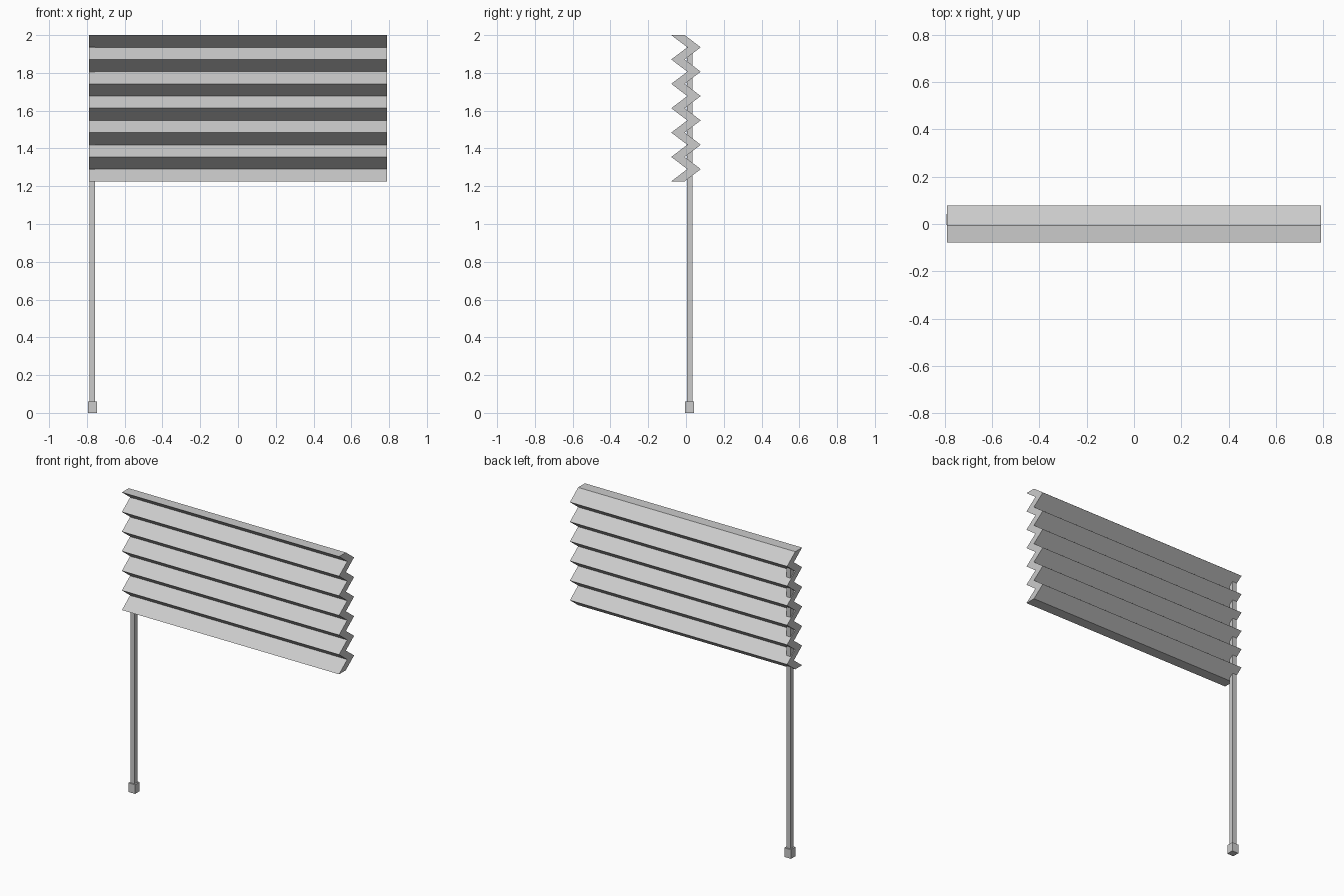
import bpy

cube = bpy.data.objects.get("Cube")
if cube:
    bpy.data.objects.remove(cube, do_unlink=True)

grey = bpy.data.materials.new("light_grey")
grey.use_nodes = True
COLOUR = (0.6, 0.6, 0.6, 1)
grey.diffuse_color = COLOUR
grey.node_tree.nodes["Principled BSDF"].inputs["Base Color"].default_value = COLOUR


def add_mesh(name, verts, faces):
    mesh = bpy.data.meshes.new(name)
    mesh.from_pydata(verts, [], faces)
    mesh.materials.append(grey)
    obj = bpy.data.objects.new(name, mesh)
    bpy.context.collection.objects.link(obj)
    return obj


def add_box(name, low, high):
    bpy.ops.mesh.primitive_cube_add(size=1, location=[(a + b) / 2 for a, b in zip(low, high)])
    obj = bpy.context.object
    obj.name = name
    obj.scale = [b - a for a, b in zip(low, high)]
    obj.data.materials.append(grey)


# Pleated shade: a zigzag strip with constant depth, extruded across x
HALF, TOP, BOTTOM, FOLDS = 0.79, 2.0, 1.226, 12
FRONT, SWING, DEPTH = -0.078, 0.085, 0.071
verts, faces = [], []
for i in range(FOLDS + 1):
    z = TOP + (BOTTOM - TOP) * i / FOLDS
    y = FRONT + SWING * (i % 2)
    verts += [(-HALF, y, z), (HALF, y, z), (HALF, y + DEPTH, z), (-HALF, y + DEPTH, z)]
for i in range(FOLDS):
    a, b = 4 * i, 4 * i + 4
    faces += [(a + k, b + k, b + (k + 1) % 4, a + (k + 1) % 4) for k in range(4)]
last = 4 * FOLDS
faces += [(0, 1, 2, 3), (last + 3, last + 2, last + 1, last)]
add_mesh("pleated_shade", verts, faces)

# Pull rod and its end weight
add_box("pull_rod", (-0.785, 0.006, 0.03), (-0.756, 0.034, 1.95))
add_box("rod_end_weight", (-0.794, -0.004, 0), (-0.746, 0.043, 0.06))
